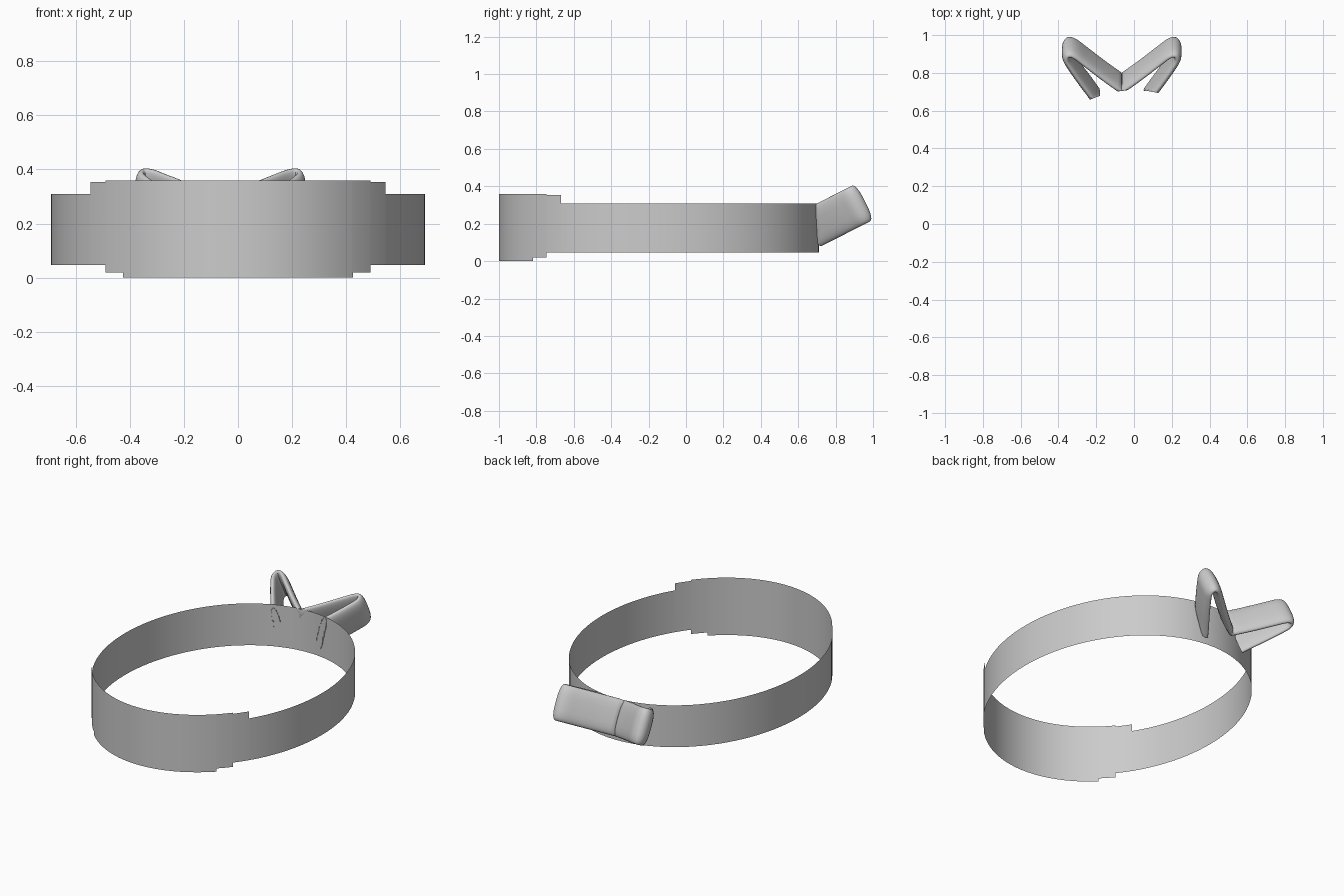
import bpy, bmesh, math
from mathutils import Vector

if "Cube" in bpy.data.objects:
    bpy.data.objects.remove(bpy.data.objects["Cube"])

RX, RY, CY = 0.69, 0.855, -0.145      # ellipse of the belt
BOW_X = -0.065                        # centre of the bow


def finish(bm, name, angle):
    bmesh.ops.remove_doubles(bm, verts=bm.verts, dist=0.0003)
    mesh = bpy.data.meshes.new(name)
    bm.to_mesh(mesh)
    bm.free()
    ob = bpy.data.objects.new(name, mesh)
    bpy.context.collection.objects.link(ob)
    bpy.ops.object.select_all(action='DESELECT')
    bpy.context.view_layer.objects.active = ob
    ob.select_set(True)
    bpy.ops.object.shade_smooth_by_angle(angle=math.radians(angle))
    return ob


# Belt: thin elliptical sheet, stepped wider at the front (angle 0 = front)
def belt_point(a, z):
    return (RX * math.sin(a), CY - RY * math.cos(a), z)


# rows: bottom z, top z, half width in x at the front (None = all the way round)
rows = [(0.0, 0.02, 0.425), (0.02, 0.047, 0.49), (0.047, 0.309, None),
        (0.309, 0.353, 0.545), (0.353, 0.36, 0.49)]
breaks = [math.asin(r[2] / RX) for r in rows if r[2]]
angles = [-math.pi + i * math.tau / 96 for i in range(97)]
angles = sorted(set(angles + breaks + [-b for b in breaks]))
bm = bmesh.new()
for z0, z1, half in rows:
    limit = math.asin(half / RX) if half else math.pi
    for a, b in zip(angles, angles[1:]):
        if abs(a + b) / 2 < limit:
            bm.faces.new([bm.verts.new(belt_point(*p))
                          for p in ((a, z0), (b, z0), (b, z1), (a, z1))])
finish(bm, "belt", 40)


# Bow: padded ribbon swept round a loop lying in a plane tilted upward
def catmull(pts, steps):
    out = []
    p = [pts[0] * 2 - pts[1]] + pts + [pts[-1] * 2 - pts[-2]]
    for i in range(1, len(p) - 2):
        a, b, c, d = p[i - 1:i + 3]
        for k in range(steps):
            t = k / steps
            out.append(0.5 * (2 * b + (c - a) * t + (2 * a - 5 * b + 4 * c - d) * t * t
                              + (3 * b - a - 3 * c + d) * t ** 3))
    return out + [pts[-1]]


loop = catmull([Vector(p) for p in (
    (0, 0.035), (0.10, 0.115), (0.19, 0.192), (0.25, 0.242), (0.283, 0.25),
    (0.29, 0.218), (0.262, 0.165), (0.215, 0.09), (0.165, 0.015), (0.13, -0.04))], 6)

TILT = math.radians(27)
ALONG = Vector((0, math.cos(TILT), math.sin(TILT)))
ACROSS = Vector((0, -math.sin(TILT), math.cos(TILT)))
BASE = Vector((BOW_X, 0.71, 0.193))
HALF_W, N = 0.107, 24


def section(k):
    a = math.tau * k / N
    c, s = math.cos(a), math.sin(a)
    w = HALF_W * math.copysign(abs(c) ** 0.7, c)
    t = (0.026 if s > 0 else 0.018) * math.copysign(abs(s) ** 0.9, s)
    return w, t


bm = bmesh.new()
for side in (1, -1):
    rings = []
    for i, p in enumerate(loop):
        d = (loop[min(i + 1, len(loop) - 1)] - loop[max(i - 1, 0)]).normalized()
        n = Vector((0, 1)) if i == 0 else Vector((-d.y, d.x))
        ring = []
        for k in range(N):
            w, t = section(k)
            q = p + n * t
            co = BASE + Vector((side * max(q.x, 0), 0, 0)) + ALONG * q.y + ACROSS * w
            ring.append(bm.verts.new(co))
        rings.append(ring)
    for r, s in zip(rings, rings[1:]):
        for k in range(N):
            j = (k + 1) % N
            f = [r[k], r[j], s[j], s[k]]
            bm.faces.new(f if side > 0 else f[::-1])


# Trim the bow where it meets the belt
def belt_y(x):
    return CY + RY * math.sqrt(1 - (x / RX) ** 2)


inside = {v for v in bm.verts if v.co.y < belt_y(v.co.x)}
bmesh.ops.delete(bm, geom=[f for f in bm.faces if all(v in inside for v in f.verts)],
                 context='FACES')
for v in bm.verts:
    v.co.y = max(v.co.y, belt_y(v.co.x) - 0.002)
bmesh.ops.recalc_face_normals(bm, faces=bm.faces)
finish(bm, "bow", 50)
